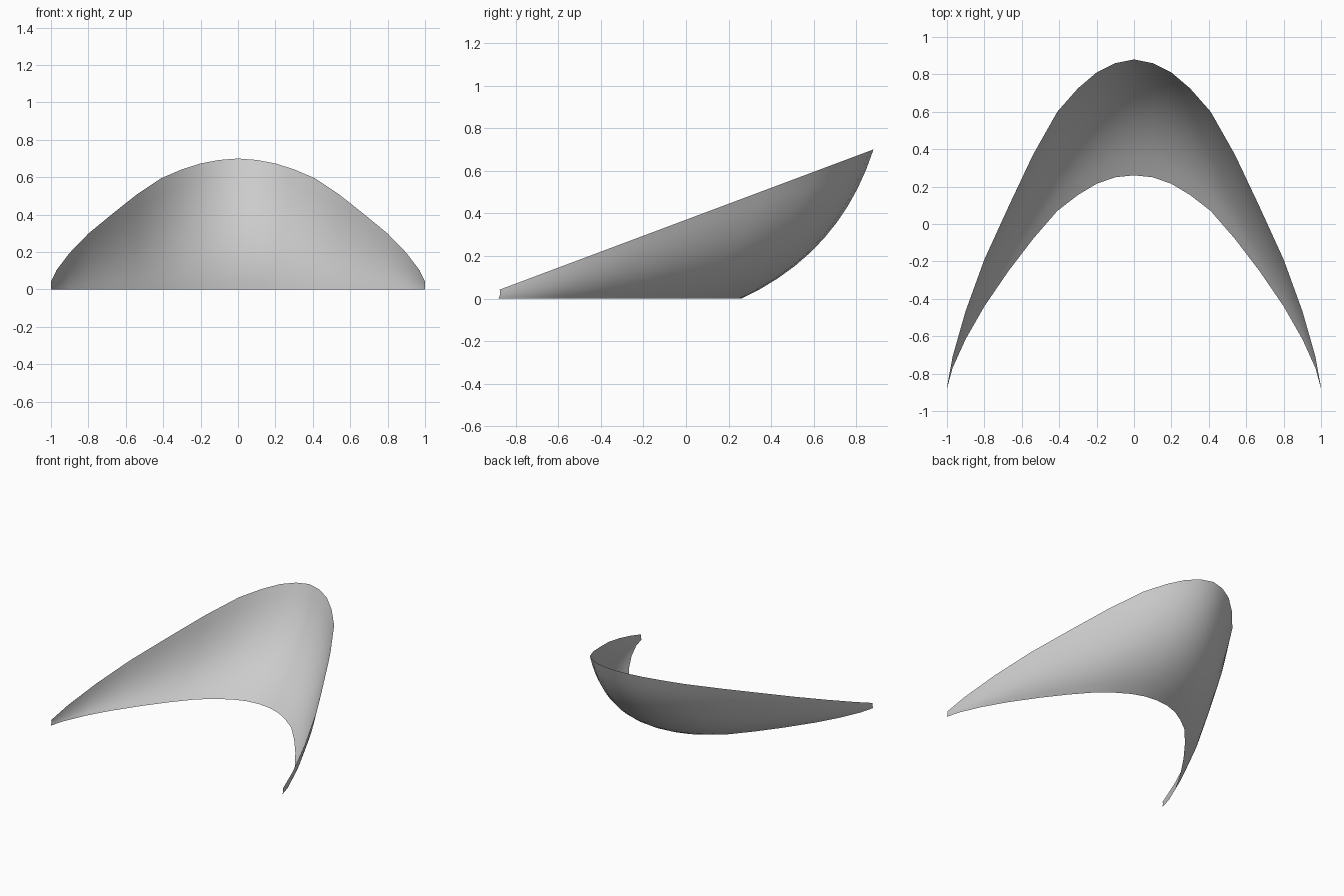
import bpy, bmesh
from mathutils import Vector

if "Cube" in bpy.data.objects:
    bpy.data.objects.remove(bpy.data.objects["Cube"])

# Half outline: x, y of the ground edge, y of the sloping rim
HALF = [(0, .26, .88), (.10, .25, .86), (.20, .215, .81), (.30, .155, .725),
        (.41, .07, .60), (.54, -.08, .37), (.67, -.25, .095), (.80, -.44, -.19),
        (.90, -.615, -.465), (.97, -.77, -.71), (1.0, -.88, -.875)]
outline = [(-x, a, b) for x, a, b in HALF[:0:-1]] + HALF
ROWS = 10
BULGE = .11  # belly depth relative to the chord of each rib


def rib(bm, x, y_low, y_high):
    """One curved rib from the ground edge to the rim plane."""
    low = Vector((x, y_low, 0))
    high = Vector((x, y_high, .04 + .375 * (y_high + .88)))
    chord = high - low
    out = Vector((0, chord.z, -chord.y))
    verts = []
    for i in range(ROWS + 1):
        t = i / ROWS
        verts.append(bm.verts.new(low + chord * t + out * (4 * BULGE * t * (1 - t))))
    return verts


# Curved sheet lofted through the ribs
bm = bmesh.new()
ribs = [rib(bm, *o) for o in outline]
for a, b in zip(ribs, ribs[1:]):
    for i in range(ROWS):
        bm.faces.new((a[i], b[i], b[i + 1], a[i + 1])).smooth = True
mesh = bpy.data.meshes.new("curved_shell")
bm.to_mesh(mesh)
bm.free()
shell = bpy.data.objects.new("curved_shell", mesh)
bpy.context.collection.objects.link(shell)
